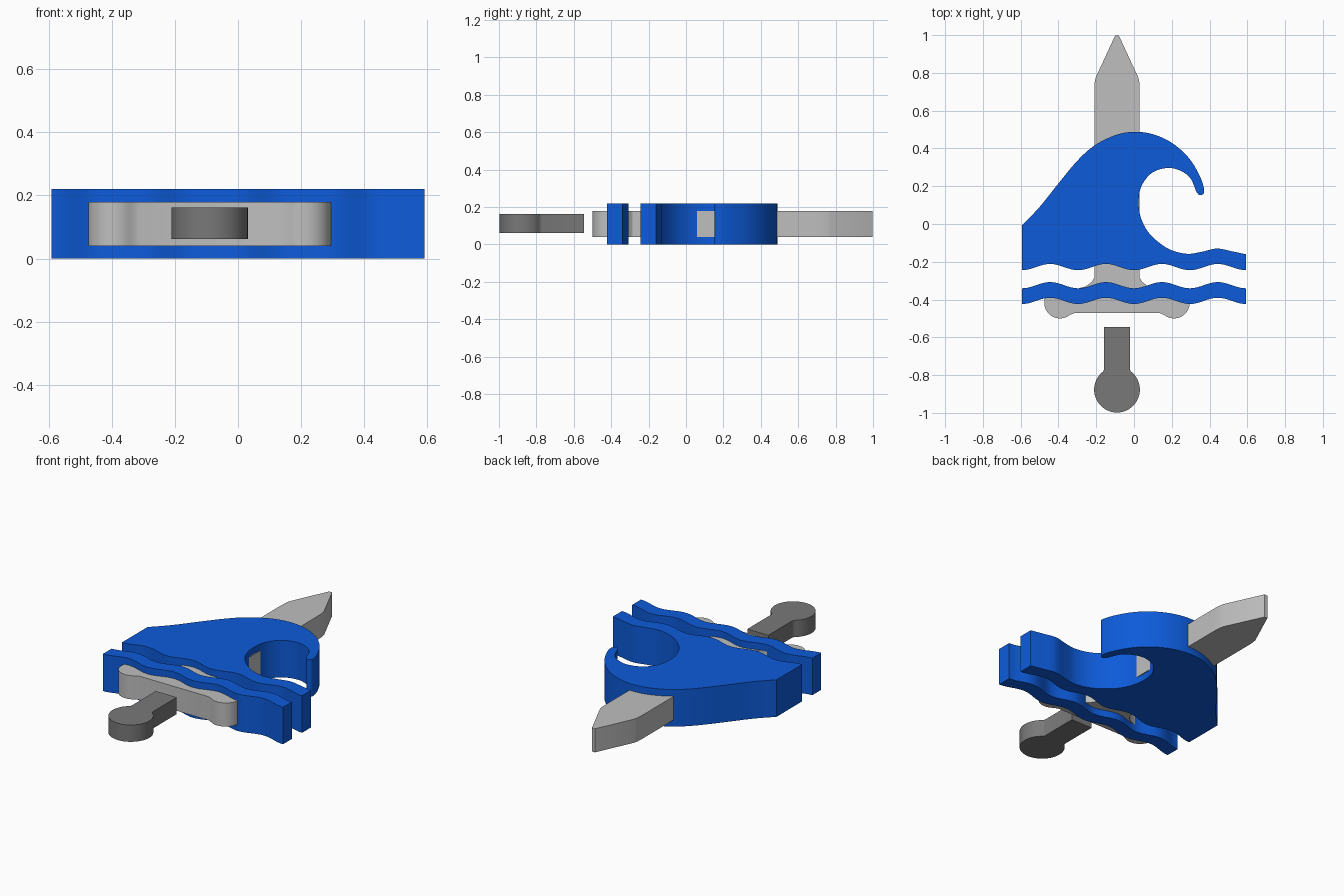
import bpy, bmesh, math
from mathutils import Vector

if "Cube" in bpy.data.objects:
    bpy.data.objects.remove(bpy.data.objects["Cube"])


def material(name, rgb):
    m = bpy.data.materials.new(name)
    m.diffuse_color = (*rgb, 1)
    m.use_nodes = True
    m.node_tree.nodes["Principled BSDF"].inputs["Base Color"].default_value = m.diffuse_color
    return m


BLUE = material("ocean blue", (0.004, 0.105, 0.70))
SILVER = material("light grey", (0.52, 0.52, 0.52))
GREY = material("dark grey", (0.19, 0.19, 0.19))


def slab(name, outline, z0, z1, mat):
    """Extrude a closed xy outline from z0 to z1."""
    bm = bmesh.new()
    face = bm.faces.new([bm.verts.new((x, y, z0)) for x, y in outline])
    new = bmesh.ops.extrude_face_region(bm, geom=[face])["geom"]
    for v in new:
        if isinstance(v, bmesh.types.BMVert):
            v.co.z = z1
    bmesh.ops.recalc_face_normals(bm, faces=bm.faces)
    mesh = bpy.data.meshes.new(name)
    bm.to_mesh(mesh)
    bm.free()
    mesh.materials.append(mat)
    ob = bpy.data.objects.new(name, mesh)
    bpy.context.collection.objects.link(ob)
    bpy.ops.object.select_all(action='DESELECT')
    bpy.context.view_layer.objects.active = ob
    ob.select_set(True)
    bpy.ops.object.shade_smooth_by_angle(angle=math.radians(30))
    return ob


def spline(pts, steps=6):
    """Smooth open curve through the points."""
    p = [Vector(q) for q in pts]
    p = [2 * p[0] - p[1]] + p + [2 * p[-1] - p[-2]]
    out = []
    for a, b, c, d in zip(p, p[1:], p[2:], p[3:]):
        for i in range(steps):
            t = i / steps
            out.append(0.5 * (2 * b + (c - a) * t + (2 * a - 5 * b + 4 * c - d) * t * t
                              + (3 * b - a - 3 * c + d) * t ** 3))
    return [tuple(v) for v in out] + [tuple(pts[-1])]


def arc(cx, cy, r, a0, a1, n):
    angles = [math.radians(a0 + (a1 - a0) * i / n) for i in range(n + 1)]
    return [(cx + r * math.cos(a), cy + r * math.sin(a)) for a in angles]


def ripple(y, n=64, half=0.592):
    """Wavy line from left to right: four crests."""
    return [(-half + 2 * half * i / n, y - 0.0165 * math.cos(8 * math.pi * i / n))
            for i in range(n + 1)]


def mirrored(half, cx):
    """Close a right-hand half profile about x = cx."""
    return [(cx + x, y) for x, y in half] + [(cx - x, y) for x, y in reversed(half)]


# Breaking wave: back slope and crest, rounded lip, inner curl, wavy underside
back = spline([(-0.592, -0.005), (-0.5, 0.09), (-0.4, 0.215), (-0.3, 0.335), (-0.21, 0.415),
               (-0.1, 0.47), (0, 0.488), (0.1, 0.475), (0.2, 0.43), (0.29, 0.35),
               (0.35, 0.25), (0.372, 0.175), (0.354, 0.153), (0.332, 0.168),
               (0.3, 0.24), (0.25, 0.28), (0.18, 0.297), (0.1, 0.274), (0.05, 0.22),
               (0.029, 0.165), (0.025, 0.09), (0.045, 0.01), (0.09, -0.06), (0.16, -0.118),
               (0.22, -0.146), (0.29, -0.158), (0.36, -0.147), (0.44, -0.13),
               (0.52, -0.145), (0.592, -0.16)])
slab("breaking_wave", back + ripple(-0.228)[::-1], 0.0, 0.22, BLUE)

# Separate ripple strip in front of the wave
slab("water_ripple", ripple(-0.324) + ripple(-0.407)[::-1], 0.0, 0.22, BLUE)

# Sword blade with flared base and round-ended guard
blade = [(0.01, 0.998), (0.016, 0.985), (0.113, 0.775), (0.118, 0.75), (0.12, 0.70),
         (0.12, -0.285), (0.135, -0.308), (0.165, -0.33), (0.22, -0.345)]
lobe = arc(0.302, -0.417, 0.083, 115, -125, 24)
slab("blade_and_guard", mirrored(blade + lobe + [(0.24, -0.477), (0.225, -0.472)], -0.09),
     0.04, 0.18, SILVER)

# Handle with round pommel
pommel = arc(0, -0.877, 0.121, 53, -88, 24)
slab("handle_and_pommel", mirrored([(0.069, -0.545), (0.069, -0.77)] + pommel, -0.09),
     0.062, 0.162, GREY)
